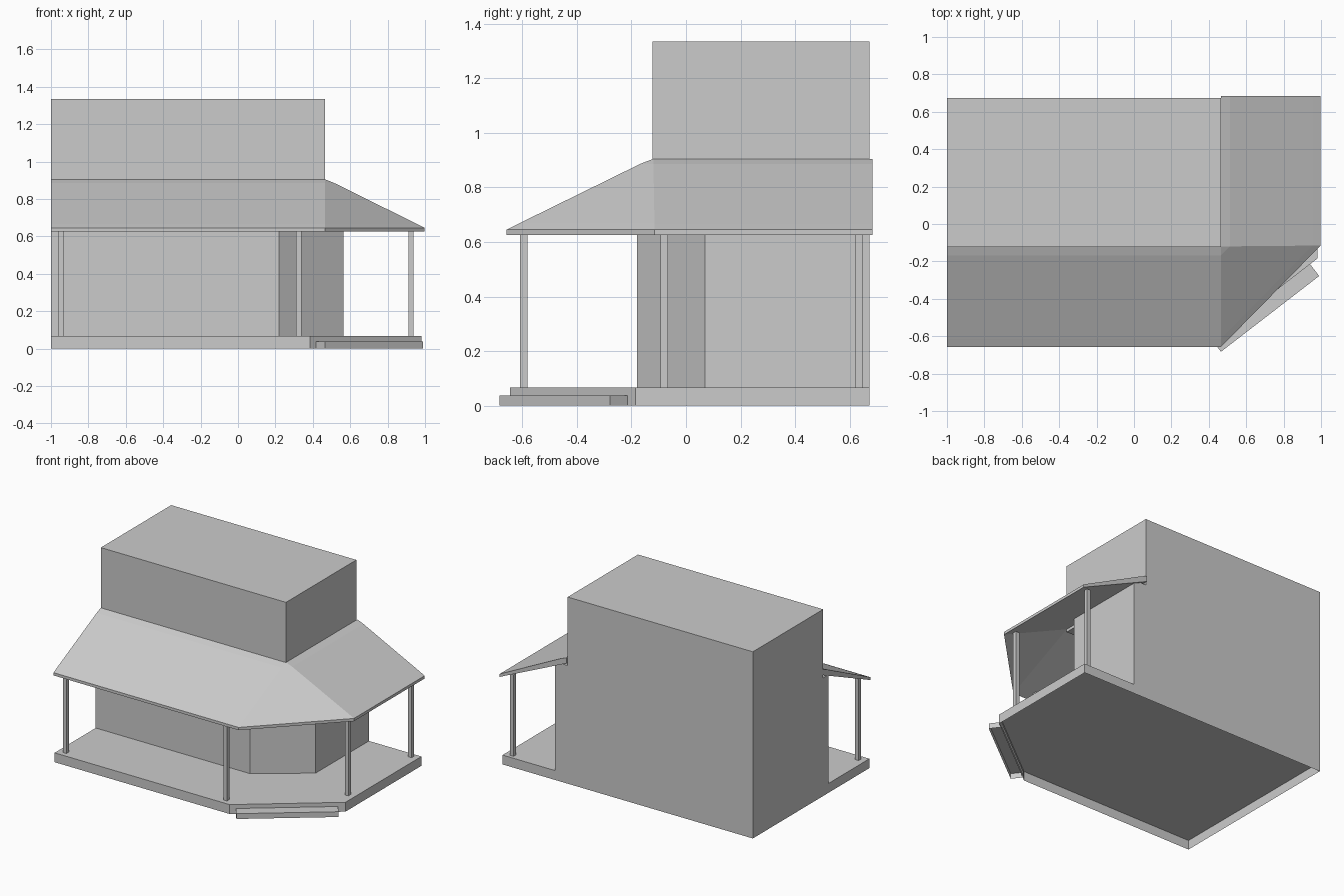
import bpy, bmesh

if "Cube" in bpy.data.objects:
    bpy.data.objects.remove(bpy.data.objects["Cube"])


def finish(name, bm):
    bmesh.ops.remove_doubles(bm, verts=bm.verts, dist=0.0001)
    bmesh.ops.recalc_face_normals(bm, faces=bm.faces)
    mesh = bpy.data.meshes.new(name)
    bm.to_mesh(mesh)
    bm.free()
    obj = bpy.data.objects.new(name, mesh)
    bpy.context.collection.objects.link(obj)
    return obj


def prism(name, outline, z0, z1, bottom=True):
    """Upright prism over a counter-clockwise plan outline."""
    bm = bmesh.new()
    lo = [bm.verts.new((x, y, z0)) for x, y in outline]
    hi = [bm.verts.new((x, y, z1)) for x, y in outline]
    n = len(outline)
    for i in range(n):
        j = (i + 1) % n
        bm.faces.new((lo[i], lo[j], hi[j], hi[i]))
    bm.faces.new(hi)
    if bottom:
        bm.faces.new(lo[::-1])
    obj = finish(name, bm)
    if not bottom and obj.data.polygons[-1].normal.z < 0:
        obj.data.flip_normals()
    return obj


def rect(x0, x1, y0, y1):
    return [(x0, y0), (x1, y0), (x1, y1), (x0, y1)]


BACK, DECK = 0.673, 0.067

# Porch deck, open underneath, with a cut corner
prism("porch_deck", [(-1, -0.645), (0.385, -0.645), (0.98, -0.185),
                     (0.98, BACK), (-1, BACK)], 0, DECK, bottom=False)

# Entry step along the cut corner
prism("entry_step", [(0.465, -0.683), (0.99, -0.278), (0.938, -0.21),
                     (0.413, -0.615)], 0, 0.038, bottom=False)

# Ground floor with angled entrance wall, and the upper storey
prism("ground_floor", [(-1, -0.18), (0.22, -0.18), (0.565, 0.07),
                       (0.565, BACK), (-1, BACK)], DECK, 0.845)
prism("upper_storey", rect(-1, 0.465, -0.122, BACK), 0.845, 1.335)

# Porch posts
for i, (x, y) in enumerate([(-0.945, -0.595), (0.325, -0.595),
                            (0.925, -0.08), (0.925, 0.635)]):
    prism(f"porch_post_{i + 1}",
          rect(x - 0.014, x + 0.014, y - 0.014, y + 0.014), DECK, 0.65)

# Porch roof: slab wrapping the front and right side, mitred at the corner
bm = bmesh.new()
profile = [(0, 0.905), (0.09, 0.886), (0.92, 0.667), (1, 0.645),
           (1, 0.625), (0, 0.865)]
rings = []
for t, z in profile:
    y, x = -0.12 - 0.537 * t, 0.465 + 0.533 * t
    plan = [(-1, y), (0.465, y), (x, -0.115 - 0.005 * (1 - t)), (x, 0.684)]
    plan[2] = plan[2] if t else plan[1]
    rings.append([bm.verts.new((px, py, z)) for px, py in plan])
for a, b in zip(rings, rings[1:] + rings[:1]):
    for i in range(3):
        bm.faces.new((a[i], b[i], b[i + 1], a[i + 1]))
bm.faces.new([r[0] for r in rings])
bm.faces.new([r[3] for r in rings])
finish("porch_roof", bm)
